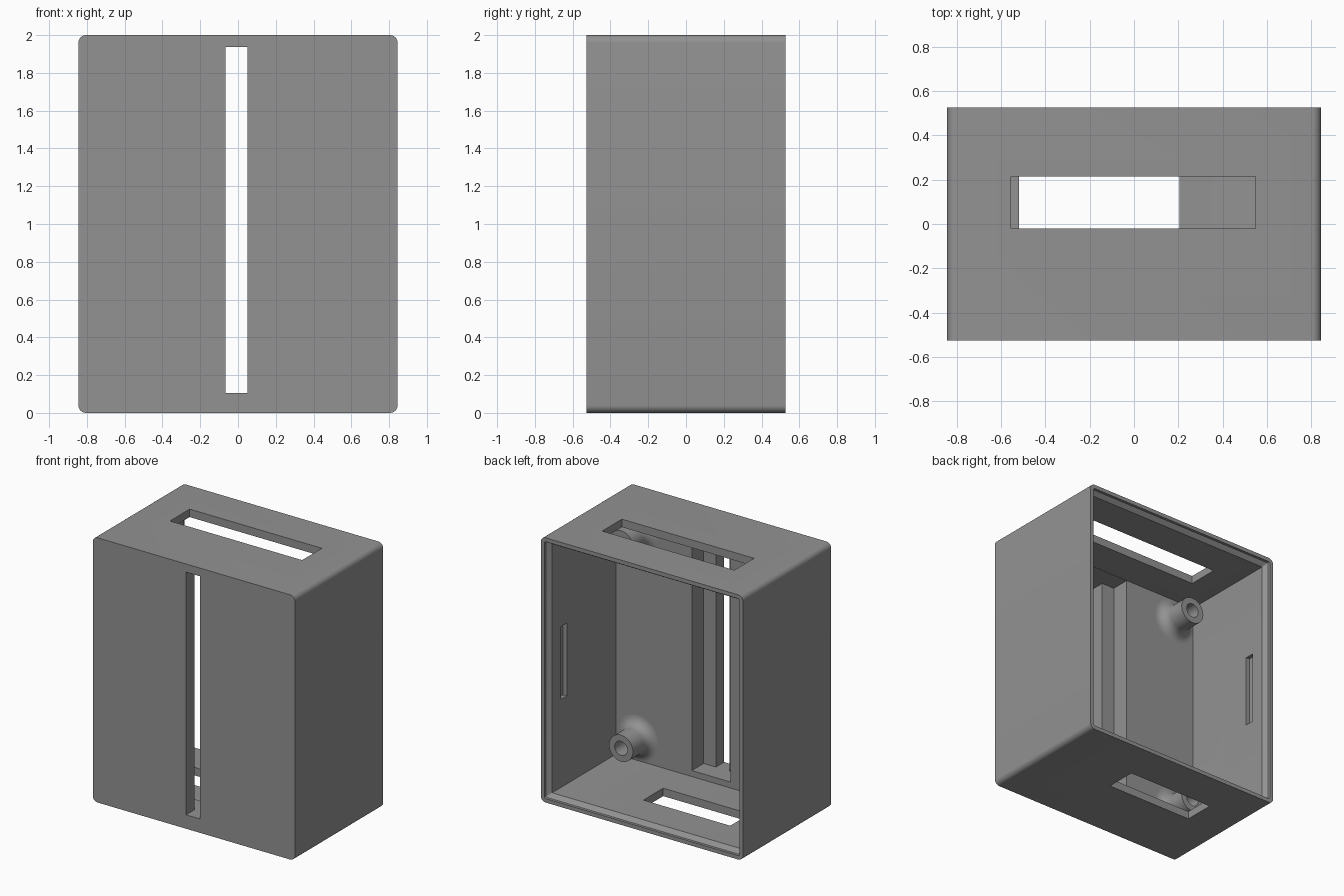
import bpy, bmesh, math
from mathutils import Matrix

if "Cube" in bpy.data.objects:
    bpy.data.objects.remove(bpy.data.objects["Cube"])

HX, HY, H = 0.845, 0.527, 2.0     # half width, half depth, height
FLOOR_Y = -0.287                  # inner face of the thick front wall

grey = bpy.data.materials.new("matte grey")
grey.diffuse_color = (0.29, 0.29, 0.29, 1)
grey.use_nodes = True
grey.node_tree.nodes["Principled BSDF"].inputs["Base Color"].default_value = grey.diffuse_color


def make_object(name, bm):
    bmesh.ops.recalc_face_normals(bm, faces=bm.faces)
    mesh = bpy.data.meshes.new(name)
    bm.to_mesh(mesh)
    bm.free()
    mesh.materials.append(grey)
    ob = bpy.data.objects.new(name, mesh)
    bpy.context.collection.objects.link(ob)
    return ob


def smooth(ob):
    bpy.ops.object.select_all(action='DESELECT')
    ob.select_set(True)
    bpy.context.view_layer.objects.active = ob
    bpy.ops.object.shade_smooth_by_angle(angle=math.radians(30))


def rounded_ring(bm, inset, y, radius, steps=6):
    """Rounded rectangle in the xz plane."""
    hx, hz = HX - inset, H / 2 - inset
    ring = []
    for i, (sx, sz) in enumerate(((1, 1), (-1, 1), (-1, -1), (1, -1))):
        for k in range(steps + 1):
            a = math.radians(90 * (i + k / steps))
            ring.append(bm.verts.new((sx * (hx - radius) + radius * math.cos(a), y,
                                      H / 2 + sz * (hz - radius) + radius * math.sin(a))))
    return ring


# Open-backed case: outer skin, rim, lid step, chamfer and inner cavity
bm = bmesh.new()
rings = [rounded_ring(bm, *r) for r in (
    (0, -HY, 0.04), (0, HY, 0.04), (0.03, HY, 0.012),
    (0.03, HY - 0.02, 0.012), (0.06, HY - 0.05, 0.004), (0.06, FLOOR_Y, 0.004))]
for a, b in zip(rings, rings[1:]):
    n = len(a)
    for i in range(n):
        bm.faces.new((a[i], a[(i + 1) % n], b[(i + 1) % n], b[i]))
bm.faces.new(rings[0])
bm.faces.new(rings[-1])
case = make_object("case", bm)


# Openings: low and high corner of each box-shaped cut
cuts = {
    "front_slot": ((-0.065, -0.6, 0.105), (0.05, -0.2, 1.938)),
    "slot_channel": ((-0.172, -0.428, 0.105), (0.152, -0.2, 1.938)),
    "top_opening": ((-0.555, -0.02, 1.85), (0.55, 0.215, 2.1)),
    "bottom_opening": ((-0.52, -0.02, -0.1), (0.205, 0.215, 0.15)),
    "right_notch": ((0.7, 0.302, 0.725), (0.815, 0.372, 1.275)),
    "left_notch": ((-0.815, 0.302, 0.725), (-0.7, 0.372, 1.275)),
}
for name, (lo, hi) in cuts.items():
    bm = bmesh.new()
    size = [h - l for l, h in zip(lo, hi)]
    mid = [(h + l) / 2 for l, h in zip(lo, hi)]
    bmesh.ops.create_cube(bm, size=1, matrix=Matrix.Translation(mid) @ Matrix.Diagonal((*size, 1)))
    cutter = make_object(name + "_cutter", bm)
    mod = case.modifiers.new(name, 'BOOLEAN')
    mod.operation, mod.solver, mod.object = 'DIFFERENCE', 'EXACT', cutter
    bpy.context.view_layer.objects.active = case
    bpy.ops.object.modifier_apply(modifier=name)
    bpy.data.objects.remove(cutter)
smooth(case)


# Screw posts: bored cylinders flaring into the front wall
def screw_post(name, x, z, segments=40):
    end, outer, bore, flare = -0.088, 0.1, 0.053, 0.075
    profile = [(bore, FLOOR_Y + 0.002), (bore, end), (outer, end)]
    for k in range(9):
        a = math.radians(90 * k / 8)
        profile.append((outer + flare * (1 - math.cos(a)), FLOOR_Y + flare * (1 - math.sin(a))))
    bm = bmesh.new()
    # the flare runs from the post surface down to the wall
    flare_pts = sorted(profile[3:], key=lambda p: -p[1])
    prev = None
    for r, y in profile[:3] + flare_pts:
        ring = [bm.verts.new((x + r * math.cos(t), y, z + r * math.sin(t)))
                for t in (2 * math.pi * i / segments for i in range(segments))]
        if prev:
            for i in range(segments):
                j = (i + 1) % segments
                bm.faces.new((prev[i], prev[j], ring[j], ring[i]))
        else:
            bm.faces.new(ring)
        prev = ring
    bm.faces.new(prev)
    smooth(make_object(name, bm))


for side, x in (("left", -0.615), ("right", 0.605)):
    for level, z in (("lower", 0.228), ("upper", 1.772)):
        screw_post(f"{level}_{side}_screw_post", x, z)
